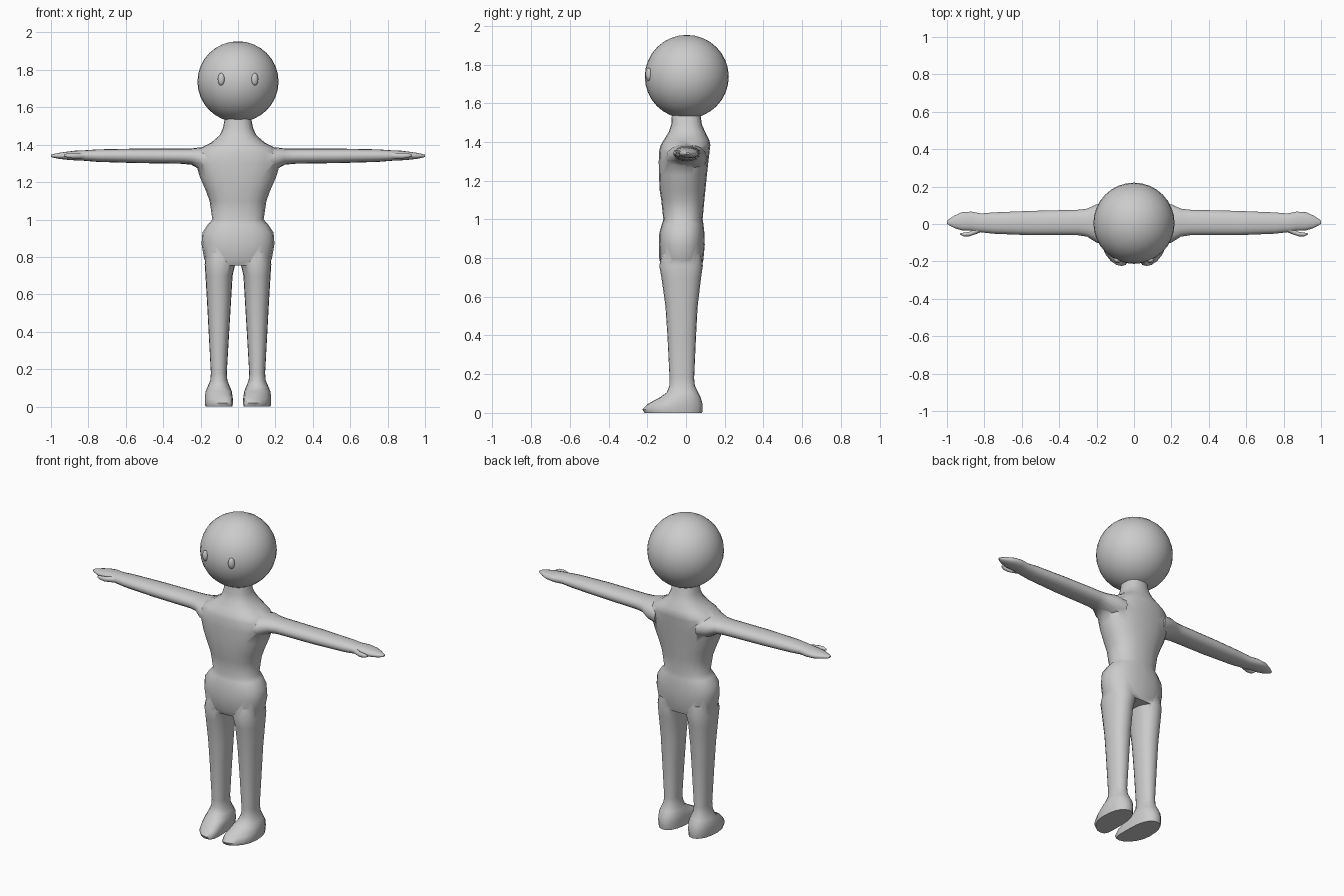
import bpy, bmesh, math


def loft(name, axis, rings, power=1.0, side=1, n=20):
    """Skin rounded rings (t, u0, u1, v0, v1[, toe shift]) along z or x."""
    bm = bmesh.new()
    loops = []
    for ring in rings:
        t, u0, u1, v0, v1 = ring[:5]
        shift = ring[5] if len(ring) > 5 else 0
        loop = []
        for i in range(n):
            a = 2 * math.pi * i / n
            c, s = math.cos(a), math.sin(a)
            c = math.copysign(abs(c) ** power, c)
            s = math.copysign(abs(s) ** power, s)
            u = (u0 + u1) / 2 + (u1 - u0) / 2 * c + shift * min(s, 0) ** 2
            v = (v0 + v1) / 2 + (v1 - v0) / 2 * s
            x, y, z = (u, v, t) if axis == 'z' else (t, u, v)
            loop.append(bm.verts.new((x * side, y, z)))
        loops.append(loop)
    for a, b in zip(loops, loops[1:]):
        for i in range(n):
            j = (i + 1) % n
            bm.faces.new((a[i], a[j], b[j], b[i]))
    bm.faces.new(loops[0])
    bm.faces.new(loops[-1])
    bmesh.ops.recalc_face_normals(bm, faces=bm.faces)
    me = bpy.data.meshes.new(name)
    bm.to_mesh(me)
    bm.free()
    ob = bpy.data.objects.new(name, me)
    bpy.context.collection.objects.link(ob)
    return ob


def select(ob):
    bpy.ops.object.select_all(action='DESELECT')
    ob.select_set(True)
    bpy.context.view_layer.objects.active = ob


def ball(name, loc, scale, seg, rings, tilt=0):
    bpy.ops.mesh.primitive_uv_sphere_add(segments=seg, ring_count=rings, radius=1,
                                         location=loc, rotation=(0, 0, tilt))
    ob = bpy.context.object
    ob.name = name
    ob.scale = scale
    bpy.ops.object.shade_smooth()


# Torso from hips to neck: z, half width, front y, back y
torso = [(0.755, 0.165, -0.12, 0.08), (0.79, 0.181, -0.138, 0.09),
         (0.87, 0.195, -0.14, 0.097), (0.93, 0.19, -0.138, 0.095),
         (0.975, 0.16, -0.125, 0.09), (1.0, 0.137, -0.117, 0.086),
         (1.1, 0.152, -0.128, 0.095), (1.15, 0.17, -0.136, 0.10),
         (1.23, 0.205, -0.14, 0.108), (1.3, 0.225, -0.141, 0.116),
         (1.36, 0.222, -0.138, 0.123), (1.385, 0.195, -0.13, 0.126),
         (1.41, 0.145, -0.115, 0.12), (1.45, 0.098, -0.09, 0.10),
         (1.49, 0.08, -0.076, 0.082), (1.56, 0.067, -0.072, 0.072)]
body = loft("body", 'z', [(z, -w, w, f, b) for z, w, f, b in torso], 0.85)

# Leg with pointed foot: z, inner x, outer x, front y, back y, toe shift
leg = [(0.0, 0.03, 0.174, -0.215, 0.083, -0.035), (0.018, 0.029, 0.177, -0.225, 0.086, -0.037),
       (0.045, 0.029, 0.177, -0.2, 0.086, -0.035), (0.08, 0.032, 0.174, -0.135, 0.076, -0.02),
       (0.105, 0.043, 0.163, -0.1, 0.063), (0.14, 0.057, 0.148, -0.086, 0.046),
       (0.18, 0.06, 0.145, -0.085, 0.042), (0.4, 0.047, 0.157, -0.096, 0.052),
       (0.55, 0.038, 0.165, -0.106, 0.06), (0.7, 0.029, 0.174, -0.127, 0.078),
       (0.76, 0.015, 0.178, -0.138, 0.087), (0.82, 0.015, 0.17, -0.125, 0.08)]

# Arm and flat hand: x, front y, back y, bottom z, top z
arm = [(0.14, -0.11, 0.11, 1.25, 1.38), (0.2, -0.1, 0.105, 1.265, 1.386),
       (0.25, -0.068, 0.082, 1.293, 1.38), (0.3, -0.06, 0.076, 1.298, 1.379),
       (0.55, -0.06, 0.07, 1.302, 1.379), (0.75, -0.052, 0.062, 1.308, 1.375),
       (0.82, -0.044, 0.056, 1.314, 1.37), (0.87, -0.036, 0.066, 1.316, 1.368),
       (0.92, -0.034, 0.063, 1.32, 1.362), (0.96, -0.022, 0.045, 1.325, 1.356),
       (0.99, -0.006, 0.025, 1.331, 1.35), (1.0, 0.002, 0.018, 1.336, 1.346)]
thumb = [(0.81, -0.04, -0.01, 1.325, 1.355), (0.85, -0.056, -0.026, 1.325, 1.357),
         (0.88, -0.066, -0.042, 1.326, 1.356), (0.91, -0.066, -0.046, 1.33, 1.354),
         (0.93, -0.056, -0.05, 1.338, 1.348)]

# Merge the limbs into one skin
for side in (1, -1):
    for name, axis, rings, power, n in (("leg", 'z', leg, 0.9, 20), ("arm", 'x', arm, 0.9, 16),
                                        ("thumb", 'x', thumb, 1.0, 10)):
        part = loft(name, axis, rings, power, side, n)
        part.hide_render = True
        mod = body.modifiers.new("join_" + name, 'BOOLEAN')
        mod.operation = 'UNION'
        mod.solver = 'EXACT'
        mod.object = part
        select(body)
        bpy.ops.object.modifier_apply(modifier=mod.name)
        bpy.data.objects.remove(part)
select(body)
bpy.ops.object.shade_smooth_by_angle(angle=math.radians(50))

# Head and eyes
ball("head", (0, 0.004, 1.737), (0.217, 0.217, 0.216), 32, 16)
for side in (1, -1):
    ball("eye", (side * 0.09, -0.193, 1.75), (0.019, 0.016, 0.033), 16, 10, side * 0.43)
